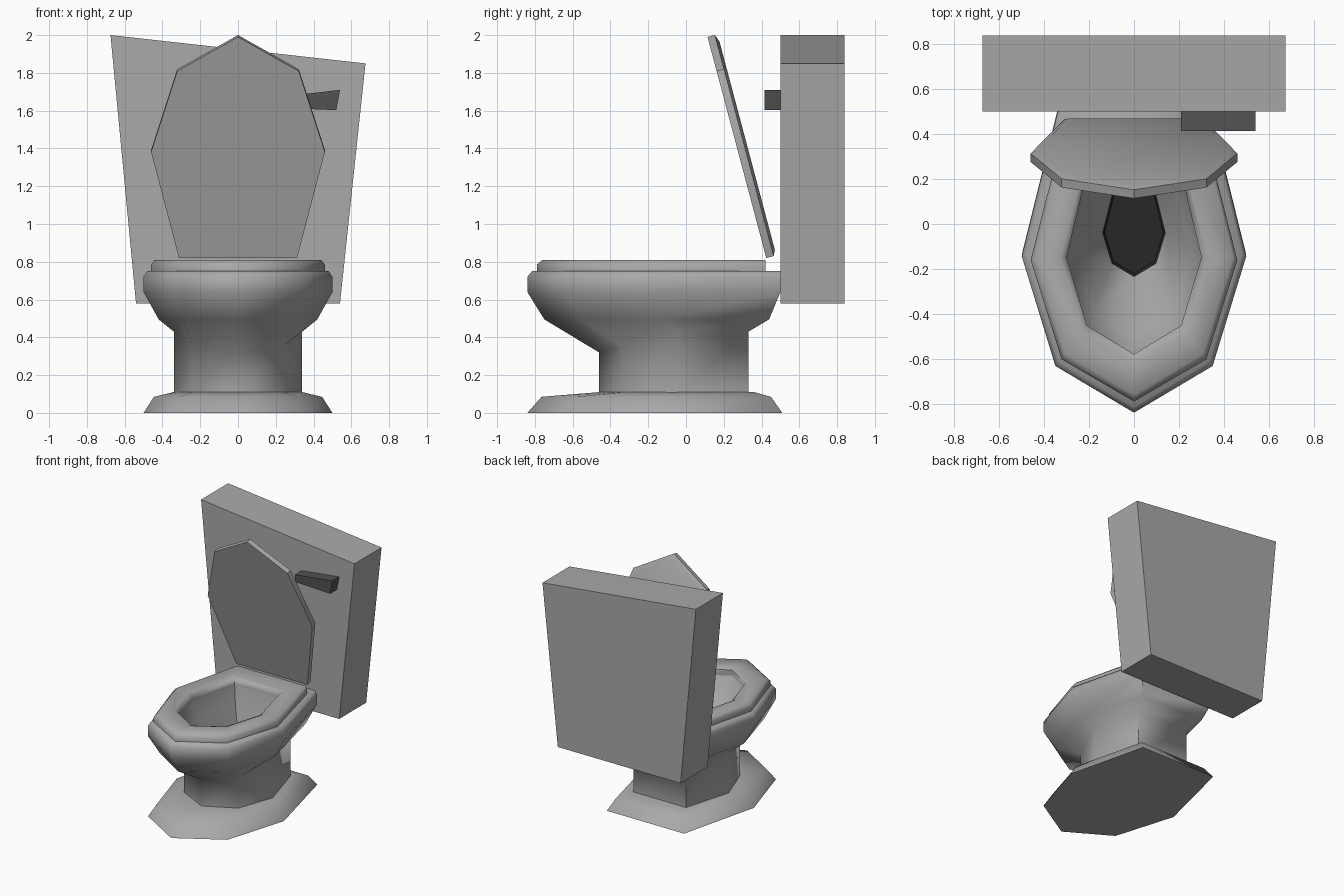
import bpy, bmesh, math

if "Cube" in bpy.data.objects:
    bpy.data.objects.remove(bpy.data.objects["Cube"])

def material(name, v):
    m = bpy.data.materials.new(name)
    m.diffuse_color = (v, v, v, 1)
    m.use_nodes = True
    m.node_tree.nodes["Principled BSDF"].inputs["Base Color"].default_value = m.diffuse_color
    return m

ceramic = material("grey_ceramic", 0.40)
dark = material("dark_handle", 0.085)
black = material("black_drain", 0.02)

# Shared seven-sided outline: (share of half width, share of length from the front)
OUTLINE = [(0, 0), (.7, .155), (1, .52), (.68, 1), (-.68, 1), (-1, .52), (-.7, .155)]


def ring(w, front, back, z, zfront=None):
    """One outline loop; zfront dips the front half of the loop."""
    pts = []
    for u, t in OUTLINE:
        dip = 0 if zfront is None else (z - zfront) * max(0, 1 - t / .52)
        pts.append((u * w, front + t * (back - front), z - dip))
    return pts


def finish(name, bm, mats, angle):
    bmesh.ops.recalc_face_normals(bm, faces=bm.faces)
    me = bpy.data.meshes.new(name)
    bm.to_mesh(me)
    bm.free()
    for m in mats:
        me.materials.append(m)
    if angle:
        me.polygons.foreach_set("use_smooth", [True] * len(me.polygons))
        me.set_sharp_from_angle(angle=math.radians(angle))
    ob = bpy.data.objects.new(name, me)
    bpy.context.collection.objects.link(ob)
    return ob


def loft(name, rings, mats, angle=65, closed=False, dark_from=None):
    """Skin the loops; cap both ends, or join last to first when closed."""
    bm = bmesh.new()
    loops = [[bm.verts.new(p) for p in r] for r in rings]
    n = len(rings[0])
    for k in range(len(loops) if closed else len(loops) - 1):
        a, b = loops[k], loops[(k + 1) % len(loops)]
        for i in range(n):
            f = bm.faces.new((a[i], a[(i + 1) % n], b[(i + 1) % n], b[i]))
            if dark_from is not None and k >= dark_from:
                f.material_index = 1
    if not closed:
        bm.faces.new(loops[0])
        f = bm.faces.new(loops[-1])
        if dark_from is not None:
            f.material_index = 1
    return finish(name, bm, mats, angle)


def slab(name, profile, y0, y1, mat):
    """Extrude an x-z profile along y."""
    return loft(name, [[(x, y, z) for x, z in profile] for y in (y0, y1)], [mat], angle=0)


# Foot plate
loft("base", [ring(.5, -.84, .51, 0), ring(.445, -.765, .45, .085),
              ring(.34, -.46, .36, .11)], [ceramic])

# Pedestal, bowl, rim, inner basin and drain in one skin
loft("bowl", [
    ring(.34, -.46, .33, .09),
    ring(.34, -.46, .33, .43, .32),
    ring(.42, -.75, .44, .495),
    ring(.5, -.84, .5, .64),
    ring(.5, -.84, .5, .72),
    ring(.48, -.815, .5, .75),
    ring(.3, -.58, .25, .75),
    ring(.26, -.5, .22, .6),
    ring(.14, -.235, .14, .4),
    ring(.13, -.22, .13, .32),
], [ceramic, black], dark_from=8)

# Seat ring
loft("seat", [
    ring(.46, -.79, .42, .745),
    ring(.46, -.79, .42, .785),
    ring(.44, -.76, .42, .81),
    ring(.33, -.62, .27, .81),
    ring(.3, -.58, .25, .795),
    ring(.3, -.58, .25, .745),
], [ceramic], closed=True)


# Raised lid: seat outline tilted up, leaning forward at the top
def tilt(pts):
    return [(x, .425 - .257 * (.42 - y) + .967 * n, .82 + .967 * (.42 - y) + .257 * n)
            for x, y, n in pts]


loft("lid", [tilt(ring(.46, -.79, .42, 0)), tilt(ring(.46, -.79, .42, .04)),
             tilt(ring(.43, -.75, .39, .055))], [ceramic], angle=40)

# Tank with slanted top
slab("tank", [(-.54, .58), (.54, .58), (.675, 1.85), (-.675, 2.0)], .5, .84, ceramic)

# Flush handle
slab("flush_handle", [(.21, 1.615), (.52, 1.603), (.54, 1.71), (.21, 1.672)], .415, .505, dark)
